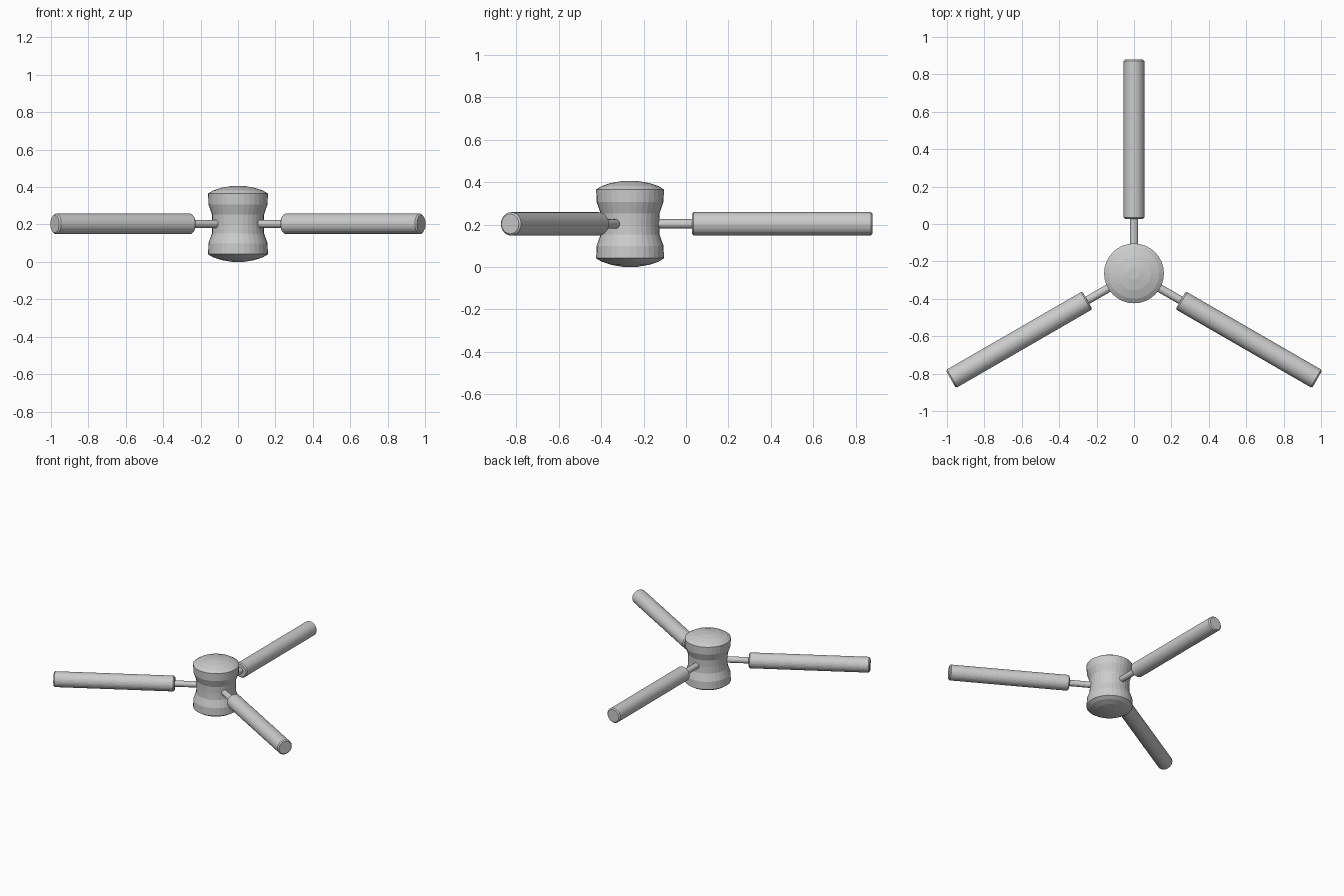
import bpy, math
from mathutils import Matrix, Vector

if "Cube" in bpy.data.objects:
    bpy.data.objects.remove(bpy.data.objects["Cube"])

SIDES = 32
CENTRE = Vector((0, -0.264, 0.203))


def lathe(name, profile, matrix):
    """Spin (radius, height) points round local z; zero-radius free, capped with n-gons."""
    verts, faces = [], []
    for r, h in profile:
        for i in range(SIDES):
            a = 2 * math.pi * i / SIDES
            verts.append((r * math.cos(a), r * math.sin(a), h))
    for k in range(len(profile) - 1):
        for i in range(SIDES):
            j = (i + 1) % SIDES
            faces.append((k * SIDES + i, k * SIDES + j,
                          (k + 1) * SIDES + j, (k + 1) * SIDES + i))
    faces.append(tuple(reversed(range(SIDES))))
    faces.append(tuple(range((len(profile) - 1) * SIDES, len(profile) * SIDES)))
    mesh = bpy.data.meshes.new(name)
    mesh.from_pydata(verts, [], faces)
    obj = bpy.data.objects.new(name, mesh)
    bpy.context.collection.objects.link(obj)
    obj.matrix_world = matrix
    return obj


# Waisted hub with shallow domed caps, mirrored about its middle
upper = [(0.137, 0.0), (0.139, 0.05), (0.158, 0.104), (0.16, 0.162),
         (0.135, 0.178), (0.09, 0.193), (0.032, 0.203)]
lower = [(r, -h) for r, h in reversed(upper[1:])]
lathe("hub", lower + upper, Matrix.Translation(CENTRE))

# Three spokes with round grips: back, left and right
R, B = 0.055, 0.008
for side, angle, start, end in (("back", 90, 0.292, 1.144),
                                ("left", 210, 0.288, 1.131),
                                ("right", 330, 0.288, 1.131)):
    aim = (Matrix.Translation(CENTRE)
           @ Matrix.Rotation(math.radians(angle), 4, 'Z')
           @ Matrix.Rotation(math.radians(90), 4, 'Y'))
    lathe(side + "_pin", [(0.022, 0.1), (0.022, start + 0.02)], aim)
    lathe(side + "_grip", [(R - B, start), (R, start + B),
                           (R, end - B), (R - B, end)], aim)
